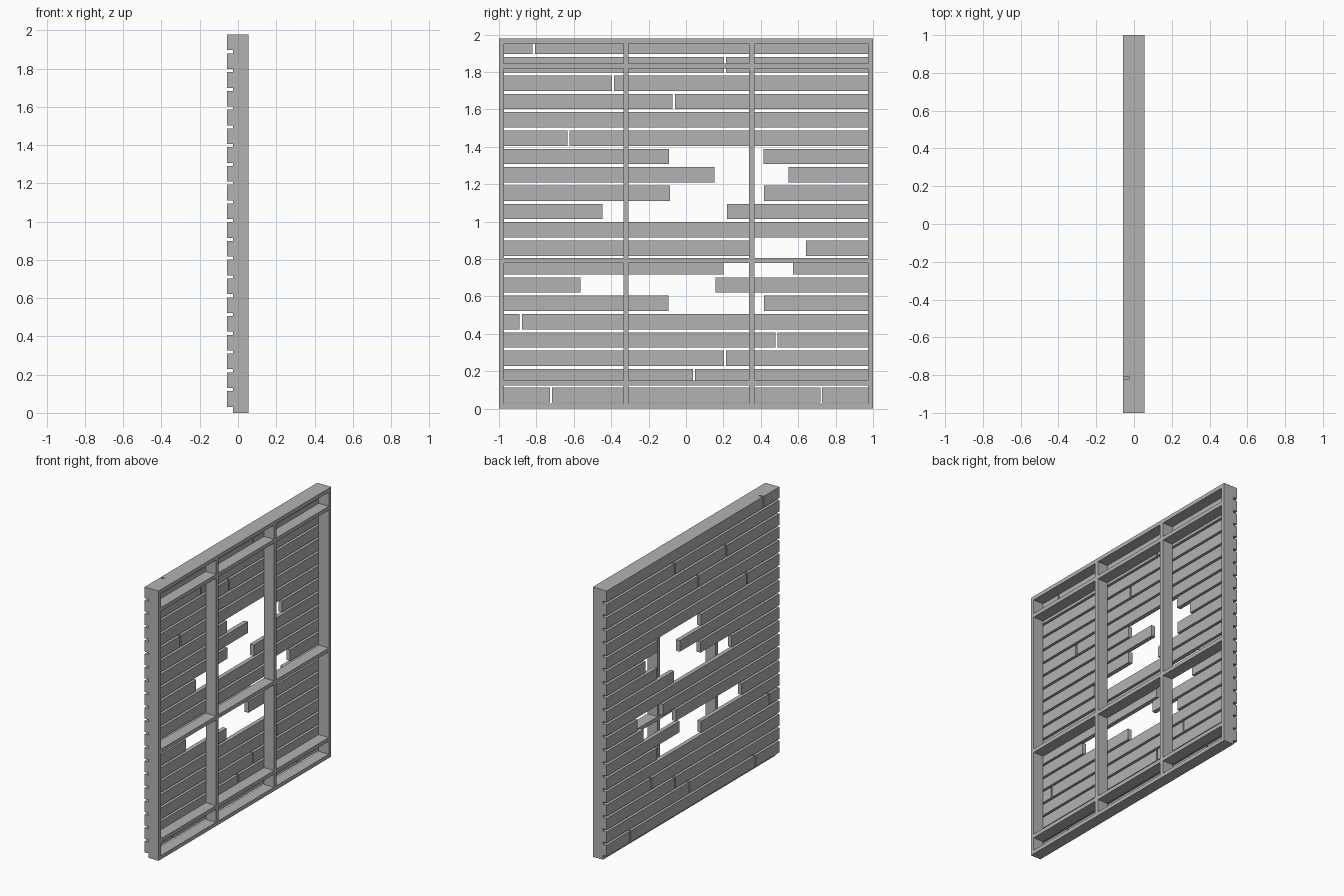
import bpy
import bmesh

cube = bpy.data.objects.get("Cube")
if cube:
    bpy.data.objects.remove(cube, do_unlink=True)

grey = bpy.data.materials.new("weathered_grey")
grey.use_nodes = True
colour = (0.45, 0.45, 0.45, 1)
grey.diffuse_color = colour
grey.node_tree.nodes["Principled BSDF"].inputs["Base Color"].default_value = colour


def box(name, x, y, z):
    """Box spanning the given (low, high) ranges."""
    bm = bmesh.new()
    bmesh.ops.create_cube(bm, size=1)
    for v in bm.verts:
        for i, (low, high) in enumerate((x, y, z)):
            v.co[i] = low if v.co[i] < 0 else high
    mesh = bpy.data.meshes.new(name)
    bm.to_mesh(mesh)
    bm.free()
    mesh.materials.append(grey)
    obj = bpy.data.objects.new(name, mesh)
    bpy.context.collection.objects.link(obj)
    return obj


HEIGHT = 1.978
BACK, SEAM, FRONT = -0.057, -0.026, 0.056
BEAM = 0.028
frame_x = (SEAM, FRONT)

# Upright posts of the frame
posts = [-1, -0.335, 0.338, 1 - BEAM]
for i, y in enumerate(posts):
    box(f"frame_post_{i + 1}", frame_x, (y, y + BEAM), (0, HEIGHT))

# Rails fitted between the posts
rails = {"bottom": 0, "lower": 0.123, "middle": 0.779, "upper": 1.818, "top": HEIGHT - BEAM}
for name, z in rails.items():
    for i in range(len(posts) - 1):
        box(f"{name}_rail_{i + 1}", frame_x, (posts[i] + BEAM, posts[i + 1]), (z, z + BEAM))

# Openings along each row of boards, bottom to top: narrow joints and broken gaps
openings = [
    [(-0.727, -0.716), (0.718, 0.728)],
    [(0.037, 0.048)],
    [(0.203, 0.214)],
    [(0.478, 0.489)],
    [(-0.89, -0.878)],
    [(-0.094, 0.417)],
    [(-0.564, 0.158)],
    [(0.2, 0.572)],
    [(0.35, 0.642)],
    [(0.401, 0.401)],
    [(-0.447, 0.22)],
    [(-0.086, 0.417)],
    [(0.152, 0.548)],
    [(-0.09, 0.414)],
    [(-0.634, -0.622)],
    [],
    [(-0.072, -0.06)],
    [(-0.396, -0.384)],
    [(0.203, 0.214)],
    [(-0.82, -0.808)],
]

# Horizontal cladding boards
BOARD, FIRST = 0.082, 0.032
pitch = (HEIGHT - BOARD - FIRST) / (len(openings) - 1)
for row, gaps in enumerate(openings):
    z = FIRST + row * pitch
    edges = [-1] + [y for gap in gaps for y in gap] + [1]
    for i in range(0, len(edges), 2):
        box(f"board_{row + 1}_{i // 2 + 1}", (BACK, SEAM), (edges[i], edges[i + 1]), (z, z + BOARD))
